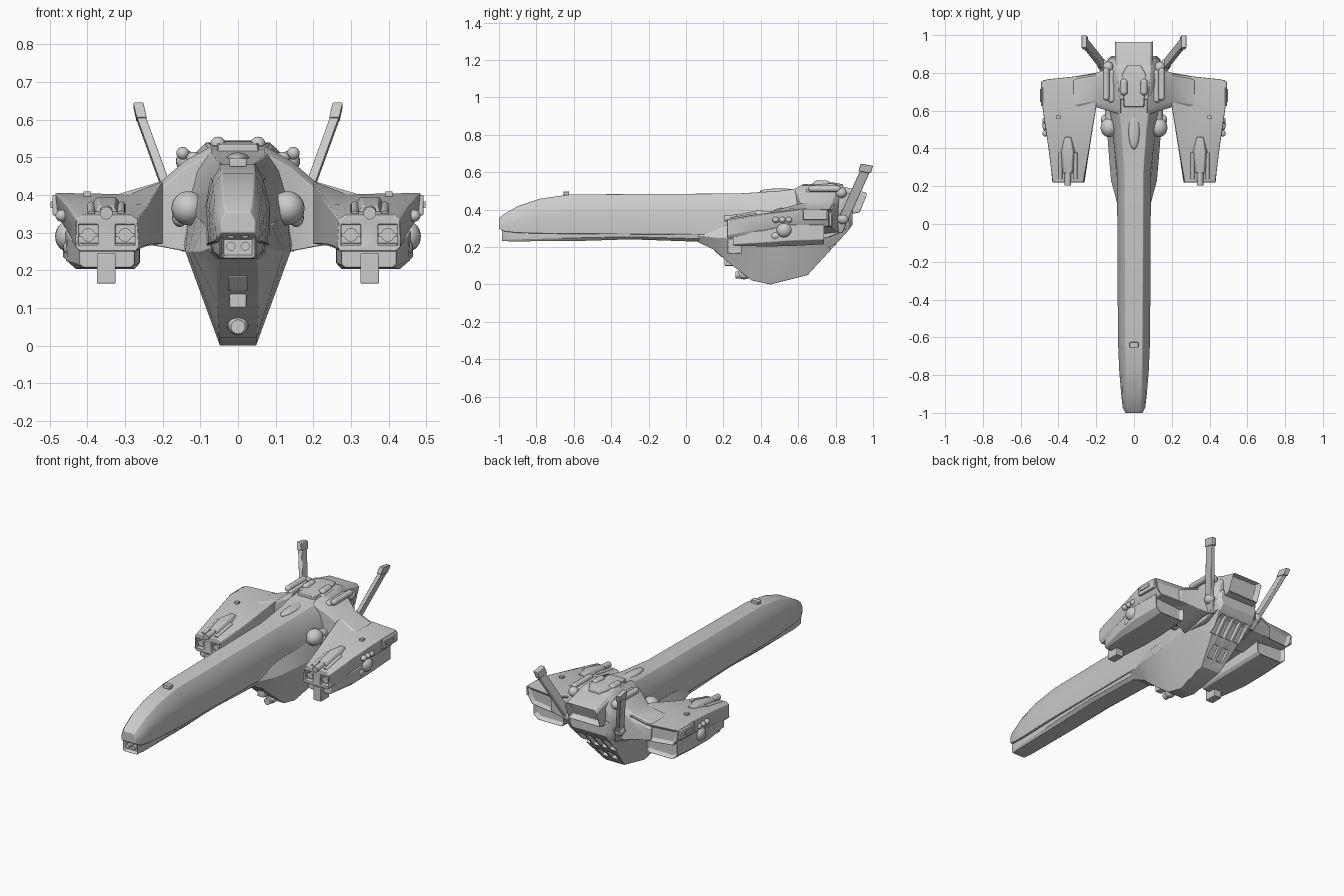
import bpy, bmesh, math
from mathutils import Vector, Matrix

def finish(name, bm, mirror=False, bevel=0.0, cutters=(), smooth=30):
    bmesh.ops.recalc_face_normals(bm, faces=bm.faces)
    me = bpy.data.meshes.new(name)
    bm.to_mesh(me)
    bm.free()
    ob = bpy.data.objects.new(name, me)
    bpy.context.collection.objects.link(ob)
    bpy.ops.object.select_all(action='DESELECT')
    ob.select_set(True)
    bpy.context.view_layer.objects.active = ob
    bpy.ops.object.shade_smooth_by_angle(angle=math.radians(smooth))
    for c in cutters:
        m = ob.modifiers.new("cut", 'BOOLEAN')
        m.operation, m.object, m.solver = 'DIFFERENCE', c, 'EXACT'
    if bevel:
        m = ob.modifiers.new("bevel", 'BEVEL')
        m.width, m.segments, m.limit_method, m.angle_limit = bevel, 2, 'ANGLE', math.radians(35)
    if mirror:
        ob.modifiers.new("mirror", 'MIRROR')
    return ob

def loft(name, sections, half=True, recess=None, **kw):
    """Skin (y, [(x, z) or (x, z, y)...]) sections; half profiles are mirrored over x = 0."""
    bm = bmesh.new()
    rings = []
    for y, pts in sections:
        if half:
            pts = pts + [(-p[0], *p[1:]) for p in reversed(pts)]
        rings.append([bm.verts.new((p[0], p[2] if len(p) > 2 else y, p[1])) for p in pts])
    n = len(rings[0])
    for a, b in zip(rings, rings[1:]):
        for i in range(n):
            bm.faces.new((a[i - 1], a[i], b[i], b[i - 1]))
    caps = [bm.faces.new(rings[0]), bm.faces.new(rings[-1])]
    bmesh.ops.recalc_face_normals(bm, faces=bm.faces)
    if recess:  # sink one end face inside a rim
        end, rim, depth = recess
        bmesh.ops.inset_region(bm, faces=[caps[end]], thickness=rim, use_even_offset=True)
        bmesh.ops.translate(bm, verts=list(caps[end].verts), vec=-caps[end].normal * depth)
    return finish(name, bm, **kw)

def box(name, c, size, tilt=0, **kw):
    bm = bmesh.new()
    bmesh.ops.create_cube(bm, size=1, matrix=Matrix.Translation(c) @ Matrix.Rotation(tilt, 4, 'X')
                          @ Matrix.Diagonal((*size, 1)))
    return finish(name, bm, **kw)

def ball(name, c, r, **kw):
    bm = bmesh.new()
    bmesh.ops.create_uvsphere(bm, u_segments=20, v_segments=12, radius=1,
                              matrix=Matrix.Translation(c) @ Matrix.Diagonal((*r, 1)))
    return finish(name, bm, smooth=60, **kw)

def rod(name, p, q, r, **kw):
    p, q = Vector(p), Vector(q)
    bm = bmesh.new()
    rot = (q - p).to_track_quat('Z', 'Y').to_matrix().to_4x4()
    bmesh.ops.create_cone(bm, cap_ends=True, segments=16, radius1=r, radius2=r,
                          depth=(q - p).length, matrix=Matrix.Translation((p + q) / 2) @ rot)
    return finish(name, bm, **kw)

def capsule(name, x, y0, y1, z, r):
    rod(name, (x, y0, z), (x, y1, z), r, mirror=True)
    for y in (y0, y1):
        ball(name + "_end", (x, y, z), (r, r, r), mirror=True)

def cutter(c, size, tilt=0):
    ob = box("cutter", c, size, tilt)
    ob.hide_render = True
    ob.hide_set(True)
    return ob

# Long main hull
loft("main_hull", [
    (-1.0, [(.032, .355), (.044, .335), (.046, .325), (.045, .30)]),
    (-.97, [(.038, .378), (.055, .35), (.06, .32), (.058, .283)]),
    (-.90, [(.042, .418), (.062, .385), (.068, .34), (.065, .275)]),
    (-.78, [(.044, .458), (.066, .42), (.078, .36), (.072, .272)]),
    (-.62, [(.045, .481), (.068, .44), (.085, .37), (.078, .27)]),
    (.28, [(.05, .486), (.074, .445), (.09, .37), (.085, .265)]),
    (.50, [(.066, .50), (.095, .45), (.115, .36), (.12, .255)]),
    (.64, [(.083, .52), (.115, .47), (.14, .38), (.14, .25)]),
    (.76, [(.09, .535), (.145, .48), (.165, .40), (.15, .25)]),
    (.83, [(.088, .53), (.14, .47), (.16, .40), (.14, .28)]),
    (.88, [(.08, .50), (.12, .45), (.13, .40), (.11, .31)])], bevel=.003)
loft("hull_keel", [
    (-.985, [(.042, .33), (.045, .325), (.045, .24), (.04, .232)]),
    (-.93, [(.045, .33), (.05, .30), (.05, .24), (.045, .23)]),
    (-.55, [(.06, .30), (.068, .28), (.066, .25), (.05, .233)]),
    (-.30, [(.06, .30), (.074, .28), (.07, .255), (.05, .241)]),
    (.25, [(.06, .30), (.08, .28), (.075, .24), (.055, .222)])], recess=(0, .008, .02), bevel=.002)
for z in (.264, .297):
    rod("nose_gun", (.019, -.985, z), (.019, -.93, z), .012, mirror=True)
box("nose_sensor", (0, -.64, .486), (.045, .03, .022), bevel=.003)
ball("dorsal_blister", (0, .50, .497), (.03, .105, .016))

# Belly engine block with slanted exhaust slots
slope = math.atan2(.24, .21)
slots = [cutter((x, .815, .235), (.04, .12, .05), slope) for x in (-.078, -.026, .026, .078)]
slots += [cutter((x, .715, .121), (.042, .08, .04), slope) for x in (-.031, .031)]
loft("belly_engine", [
    (.05, [(.07, .28), (.075, .26), (.05, .234)]),
    (.15, [(.08, .30), (.10, .25), (.055, .185)]),
    (.23, [(.09, .32), (.122, .25), (.055, .115)]),
    (.35, [(.10, .33), (.132, .25), (.05, .022)]),
    (.45, [(.11, .34), (.14, .25), (.048, .0)]),
    (.65, [(.13, .36), (.145, .27), (.062, .05)]),
    (.87, [(.13, .40), (.14, .33), (.115, .29)]),
    (.89, [(.11, .41), (.12, .36), (.11, .32)])], cutters=slots, bevel=.003)
ball("belly_turret", (0, .31, .055), (.028, .035, .028))
rod("belly_turret_gun", (0, .265, .05), (0, .36, .05), .019)
box("belly_sensor", (0, .24, .122), (.045, .07, .045), bevel=.005)
box("belly_hatch", (0, .18, .175), (.05, .06, .03), -.75, bevel=.004)

# Upper rear thruster housing and dorsal tanks
loft("rear_thruster", [
    (.66, [(.07, .53), (.09, .515), (.09, .37)]),
    (.78, [(.085, .54), (.10, .52), (.10, .36)]),
    (.97, [(.088, .49, .965), (.10, .475, .968), (.10, .385, .93)])], recess=(1, .014, .03), bevel=.003)
loft("dorsal_plate", [(.62, [(.05, .535), (.058, .50)]), (.79, [(.062, .545), (.07, .50)]),
                      (.84, [(.035, .535), (.04, .50)])], bevel=.003)
capsule("dorsal_tank", .053, .70, .75, .535, .020)
capsule("shoulder_tank", .147, .67, .81, .511, .017)
capsule("inner_shoulder_tank", .118, .66, .80, .495, .020)
ball("shoulder_joint", (.137, .83, .49), (.028, .03, .028), mirror=True)

# Side sensor domes and small bumps
ball("side_dome", (.132, .51, .365), (.045, .05, .045), mirror=True)
capsule("side_dome_mount", .12, .52, .61, .352, .034)
ball("side_dome_small", (.155, .55, .34), (.02, .03, .025), mirror=True)
ball("hull_bump", (.083, .28, .25), (.018, .022, .018), mirror=True)

# Wings: root blend, outer panel with twin gun ports, underslung pod
loft("wing_root", [
    (0, [(x, zb, y0), (x, zb + .03, y1), (x, zt - .03, y1), (x, zt, y1 - .02), (x, zt, y0 + .03), (x, zt - .02, y0)])
    for x, y0, y1, zb, zt in ((.07, .58, .84, .25, .53), (.14, .60, .82, .25, .492),
                              (.205, .62, .80, .262, .436), (.32, .60, .78, .28, .402))],
    half=False, mirror=True, bevel=.003)
bay = [cutter((x, .22, .294), (.052, .10, .056)) for x in (.30, .398)]
loft("outer_wing", [
    (.22, [(.268, .335), (.285, .347), (.415, .347), (.43, .335), (.432, .262), (.42, .25), (.272, .25), (.262, .262)]),
    (.40, [(.236, .375), (.28, .376), (.43, .378), (.453, .37), (.45, .30), (.43, .26), (.25, .262), (.235, .27)]),
    (.62, [(.20, .436), (.29, .402), (.45, .405), (.485, .405), (.478, .34), (.45, .30), (.24, .28), (.20, .27)]),
    (.78, [(.20, .43, .798), (.29, .40, .785), (.45, .402, .768), (.483, .402, .762), (.476, .345, .762),
           (.45, .31, .765), (.24, .30, .79), (.20, .30, .798)])],
    half=False, mirror=True, bevel=.003, cutters=bay, recess=(1, .018, .015))
loft("under_wing_pod", [
    (.25, [(.275, .27), (.42, .27), (.42, .215), (.41, .207), (.285, .207), (.275, .215)]),
    (.42, [(.262, .29), (.452, .29), (.455, .225), (.43, .203), (.275, .203), (.262, .22)]),
    (.56, [(.26, .32), (.465, .32), (.465, .235), (.43, .205), (.275, .205), (.26, .22)]),
    (.74, [(.265, .32), (.46, .32), (.46, .24), (.43, .215), (.28, .215), (.265, .23)])],
    half=False, mirror=True, bevel=.003, recess=(1, .014, .02))
box("wing_tip_block", (.482, .69, .373), (.022, .13, .055), mirror=True, bevel=.004)
box("wing_tip_light", (.492, .68, .374), (.012, .07, .018), mirror=True)
box("pod_foot", (.35, .26, .205), (.05, .075, .08), mirror=True, bevel=.003)
for x in (.30, .398):
    rod("wing_gun", (x, .23, .294), (x, .28, .294), .018, mirror=True)
    box("wing_gun_bar", (x, .238, .294), (.05, .012, .01), mirror=True)

# Wing turret on top of each pod
loft("wing_turret", [
    (.27, [(.318, .345), (.33, .372), (.37, .372), (.382, .345)]),
    (.38, [(.305, .365), (.325, .395), (.375, .395), (.395, .365)]),
    (.46, [(.328, .375), (.338, .392), (.362, .392), (.372, .375)])], half=False, mirror=True, bevel=.003)
rod("wing_turret_barrel", (.35, .205, .352), (.35, .32, .36), .017, mirror=True)
for x in (.31, .39):
    rod("wing_turret_rail", (x, .24, .347), (x, .38, .372), .011, mirror=True)

# Bulges on the outer pod sides
ball("pod_side_dome", (.452, .525, .29), (.034, .042, .04), mirror=True)
ball("pod_side_dome_low", (.44, .48, .26), (.025, .03, .025), mirror=True)
for y in (.48, .515, .55):
    ball("pod_side_bump", (.468, y, .345), (.017, .018, .016), mirror=True)
box("wing_top_stud", (.40, .565, .402), (.02, .02, .014), mirror=True)

# Swept tail fins with caps
def fin(name, a, b, w, d):
    loft(name, [(0, [(x + sx * w, z - sy * .006, y + sy * d) for sx, sy in ((-1, -1), (1, -1), (1, 1), (-1, 1))])
                for x, y, z in (a, b)], half=False, mirror=True, bevel=.003)
fin("tail_fin", (.14, .81, .28), (.256, .955, .60), .012, .025)
fin("tail_fin_cap", (.256, .955, .60), (.265, .967, .64), .0135, .033)
ball("tail_fin_joint", (.165, .84, .35), (.028, .032, .028), mirror=True)
